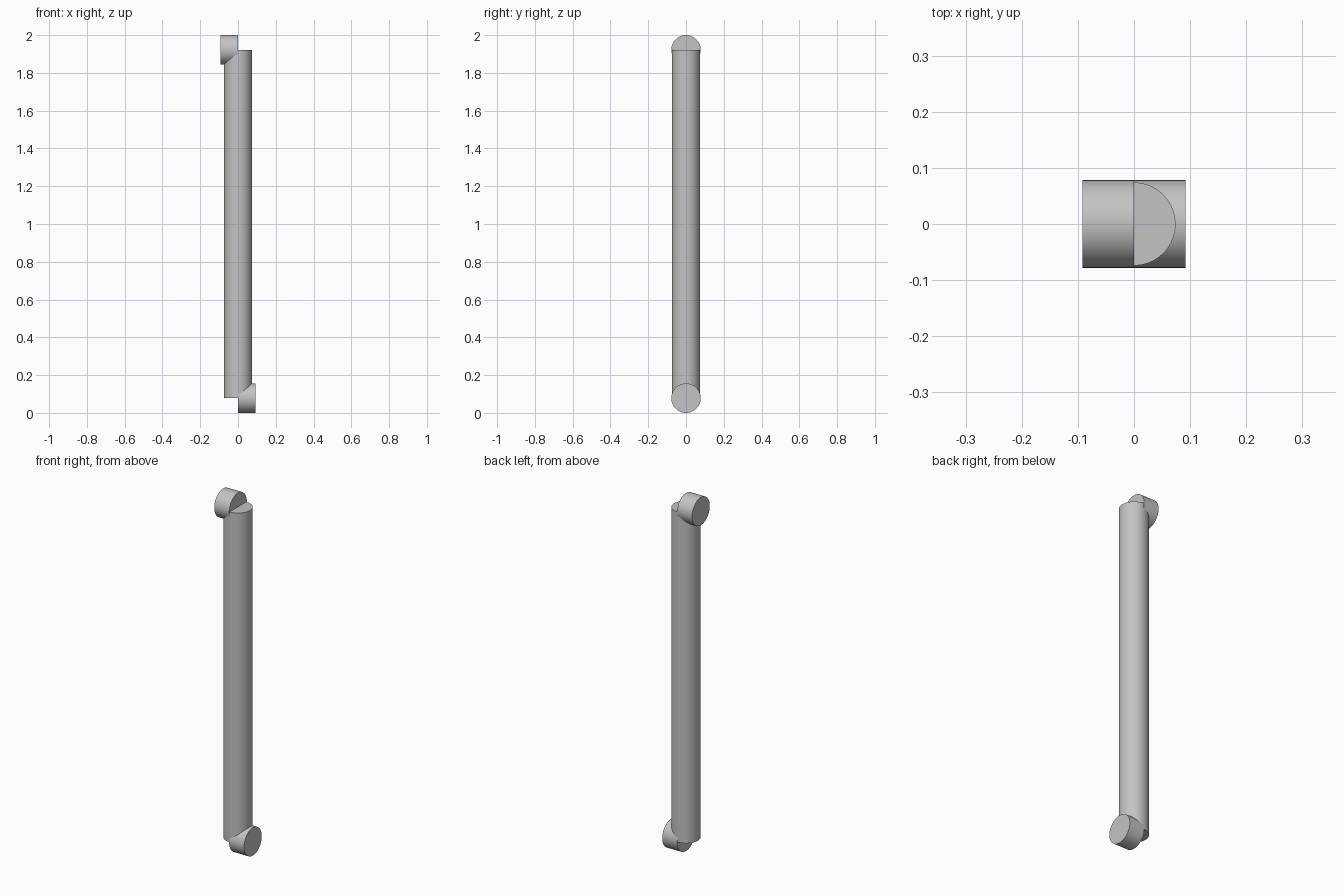
import bpy
import math

cube = bpy.data.objects.get("Cube")
if cube:
    bpy.data.objects.remove(cube, do_unlink=True)

# Single plain grey
grey = bpy.data.materials.new("plain_grey")
grey.use_nodes = True
colour = (0.55, 0.55, 0.55, 1)
grey.diffuse_color = colour
grey.node_tree.nodes["Principled BSDF"].inputs["Base Color"].default_value = colour

PIN_RADIUS = 0.078
PIN_LENGTH = 0.092
ROD_RADIUS = 0.074


def cylinder(name, radius, depth, location, rotation=(0, 0, 0)):
    bpy.ops.mesh.primitive_cylinder_add(vertices=96, radius=radius, depth=depth,
                                        location=location, rotation=rotation)
    obj = bpy.context.object
    obj.name = name
    obj.data.materials.append(grey)
    bpy.ops.object.shade_smooth_by_angle(angle=math.radians(30))
    return obj


# Upright rod, ending level with the pin axes
cylinder("rod", ROD_RADIUS, 2 - 2 * PIN_RADIUS, (0, 0, 1))

# Sideways pins, one at each end, pointing opposite ways
for name, side, z in (("lower_pin", 1, PIN_RADIUS), ("upper_pin", -1, 2 - PIN_RADIUS)):
    cylinder(name, PIN_RADIUS, PIN_LENGTH, (side * PIN_LENGTH / 2, 0, z),
             (0, math.pi / 2, 0))
